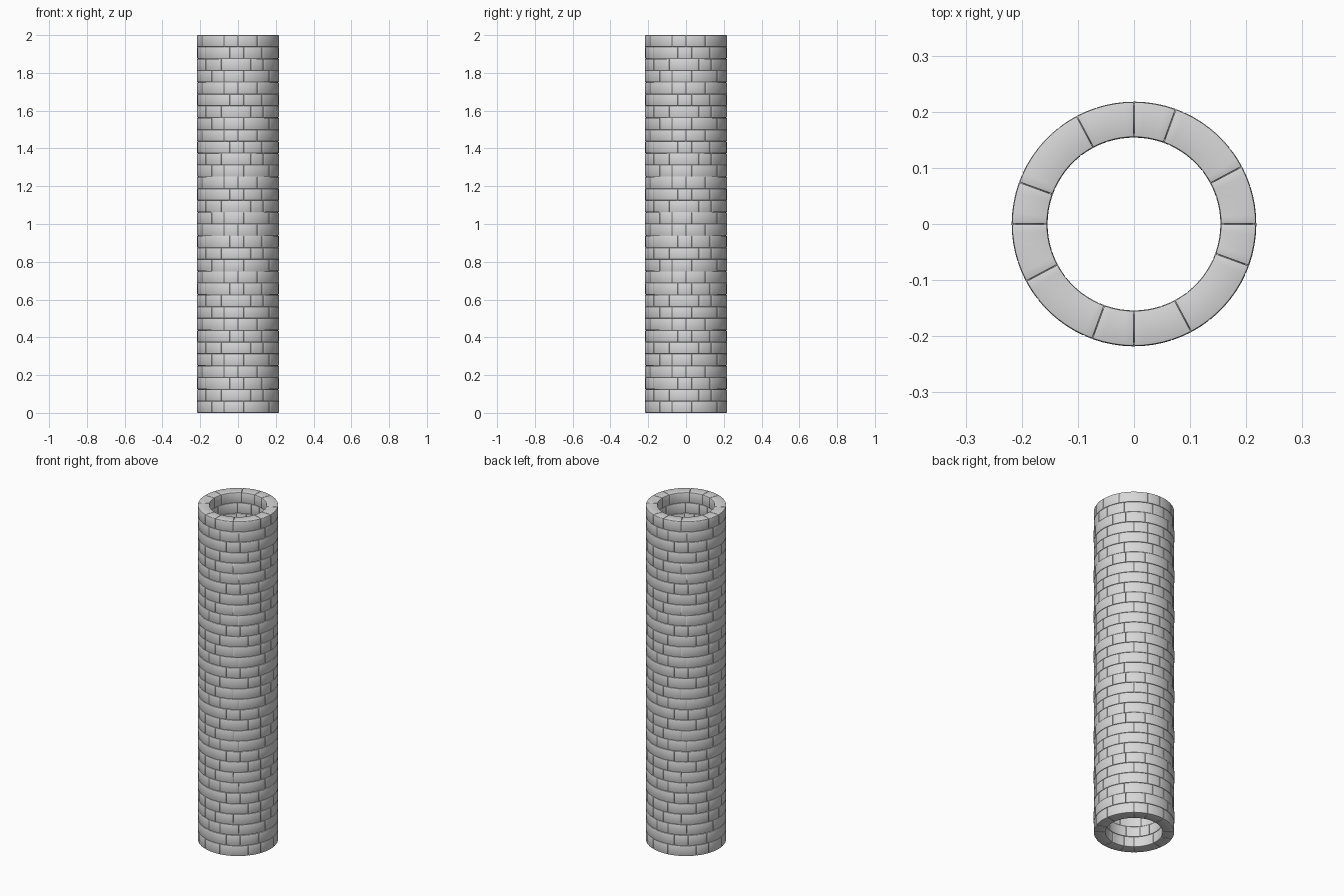
import bpy
import bmesh
from math import sin, cos, radians, ceil

cube = bpy.data.objects.get("Cube")
if cube:
    bpy.data.objects.remove(cube, do_unlink=True)

HEIGHT, COURSES, BAND = 2.0, 32, 4
COURSE_H = HEIGHT / COURSES
R_IN, R_OUT = 0.155, 0.217
GAP = 0.001
WIDTHS = (28, 42, 20)            # block widths in degrees, repeated each quarter turn
SHIFTS = (-20, 38, 8, 0)         # rotation of each course in a band, bottom to top
SWELL = (0.0, 0.001, -0.001, 0)  # slight unevenness between courses


def material(name, value):
    mat = bpy.data.materials.new(name)
    mat.use_nodes = True
    colour = (value, value, value, 1)
    mat.diffuse_color = colour
    bsdf = mat.node_tree.nodes["Principled BSDF"]
    bsdf.inputs["Base Color"].default_value = colour
    bsdf.inputs["Roughness"].default_value = 0.8
    return mat


def add_arc(bm, start, end, r_in, r_out, z0, z1, gap=0.0, closed=False):
    """Curved block between two angles, or a full sleeve when closed."""
    steps = ceil((end - start) / 5)
    rings = []
    for i in range(steps if closed else steps + 1):
        a = radians(start + (end - start) * i / steps)
        side = 0 if closed else (1 if i == 0 else -1 if i == steps else 0)
        ring = []
        for r, z in ((r_in, z0), (r_out, z0), (r_out, z1), (r_in, z1)):
            t = a + side * gap / 2 / r
            ring.append(bm.verts.new((r * cos(t), r * sin(t), z)))
        rings.append(ring)
    pairs = list(zip(rings, rings[1:]))
    if closed:
        pairs.append((rings[-1], rings[0]))
    else:
        bm.faces.new(rings[0])
        bm.faces.new(rings[-1][::-1])
    for p, q in pairs:
        for k in range(4):
            n = (k + 1) % 4
            bm.faces.new((p[k], q[k], q[n], p[n]))


def finish(name, bm, mat):
    bmesh.ops.recalc_face_normals(bm, faces=bm.faces[:])
    mesh = bpy.data.meshes.new(name)
    bm.to_mesh(mesh)
    bm.free()
    mesh.materials.append(mat)
    mesh.shade_smooth()
    obj = bpy.data.objects.new(name, mesh)
    bpy.context.collection.objects.link(obj)
    return obj


stone = material("light grey stone", 0.68)

# Stone blocks: one band of four staggered courses, stacked to full height
bm = bmesh.new()
for row in range(BAND):
    low = row * COURSE_H + GAP / 2
    high = (row + 1) * COURSE_H - GAP / 2
    for quarter in range(4):
        angle = quarter * 90 + SHIFTS[row]
        for width in WIDTHS:
            add_arc(bm, angle, angle + width, R_IN - SWELL[row],
                    R_OUT + SWELL[row], low, high, GAP)
            angle += width
blocks = finish("stone_blocks", bm, stone)

# Rounded edges, shaded softly across each block
bevel = blocks.modifiers.new("worn edges", "BEVEL")
bevel.width = 0.002
bevel.segments = 2
bevel.limit_method = "ANGLE"
bevel.angle_limit = radians(40)

stack = blocks.modifiers.new("stacked bands", "ARRAY")
stack.count = COURSES // BAND
stack.use_relative_offset = False
stack.use_constant_offset = True
stack.constant_offset_displace = (0, 0, BAND * COURSE_H)

# Recessed core that closes the joints between blocks
bm = bmesh.new()
add_arc(bm, 0, 360, R_IN + 0.006, R_OUT - 0.006, 0.006, HEIGHT - 0.006, closed=True)
finish("joint_core", bm, stone)
